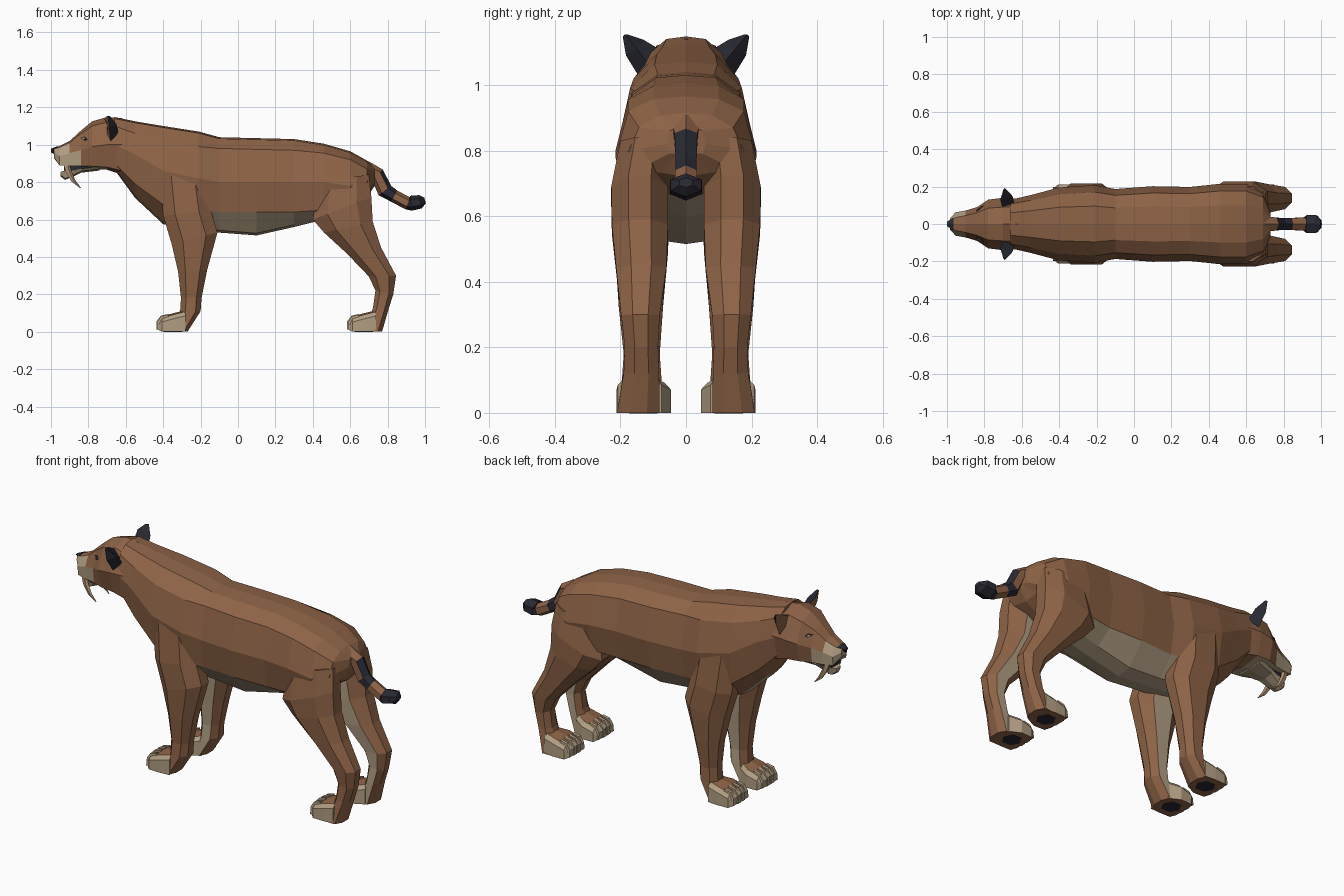
import bpy, bmesh, math
from mathutils import Vector


def material(name, rgb):
    m = bpy.data.materials.new(name)
    m.diffuse_color = (*rgb, 1)
    return m


MATS = [material("brown fur", (0.27, 0.125, 0.062)),
        material("cream fur", (0.44, 0.34, 0.225)),
        material("dark fur", (0.022, 0.022, 0.033)),
        material("tooth", (0.42, 0.28, 0.17))]
BROWN, CREAM, DARK, TOOTH = range(4)


def loft(name, rings, rule):
    """Skin a list of equal rings, cap both ends, colour faces by rule(center, normal)."""
    bm = bmesh.new()
    vs = [[bm.verts.new(p) for p in r] for r in rings]
    n = len(rings[0])
    for a, b in zip(vs, vs[1:]):
        for i in range(n):
            j = (i + 1) % n
            bm.faces.new((a[i], a[j], b[j], b[i]))
    bm.faces.new(vs[0])
    bm.faces.new(vs[-1])
    bmesh.ops.recalc_face_normals(bm, faces=bm.faces[:])
    bm.normal_update()
    for f in bm.faces:
        f.material_index = rule(f.calc_center_median(), f.normal) if callable(rule) else rule
    me = bpy.data.meshes.new(name)
    bm.to_mesh(me)
    bm.free()
    for m in MATS:
        me.materials.append(m)
    ob = bpy.data.objects.new(name, me)
    bpy.context.collection.objects.link(ob)
    return ob


def sym(x, half):
    """Full ring at x from a half profile running top centre to bottom centre."""
    return [(x, y, z) for y, z in half] + [(x, -y, z) for y, z in half[-2:0:-1]]


def flip(points, s):
    return [(x, y * s, z) for x, y, z in points]


# Torso and neck: x, top, ridge, widest, flank, belly heights, half width
TORSO = [(-.66, 1.148, 1.10, 1.0, .90, .866, .13), (-.55, 1.125, 1.06, .95, .79, .715, .155),
         (-.40, 1.10, 1.02, .86, .68, .575, .195), (-.21, 1.07, .99, .82, .65, .54, .208),
         (-.10, 1.04, .98, .80, .64, .53, .187), (.10, 1.035, .975, .80, .64, .515, .202),
         (.30, 1.03, .97, .80, .64, .56, .198), (.46, 1.005, .955, .80, .65, .60, .215),
         (.60, .965, .92, .78, .68, .66, .215), (.69, .915, .87, .80, .74, .72, .175),
         (.73, .88, .86, .82, .79, .78, .06)]
rings = [sym(x, [(0, t), (.46 * w, t - .008), (.82 * w, r), (w, m), (.87 * w, f),
                 (.42 * w, b + .012), (0, b)]) for x, t, r, m, f, b, w in TORSO]


def torso_rule(c, n):
    if c.x > -.2 and c.x < .6 and n.z < -.45:
        return CREAM
    return CREAM if -.5 < c.x < .6 and n.z < -.4 and abs(c.y) < .06 else BROWN


loft("torso", rings, torso_rule)

# Head
HEAD = [(-.985, .982, .02, .977, .028, .958, .02, .935, .93),
        (-.955, .992, .035, .985, .062, .94, .058, .89, .90),
        (-.90, 1.02, .045, 1.01, .072, .955, .07, .885, .89),
        (-.84, 1.075, .06, 1.06, .09, .97, .08, .885, .88),
        (-.78, 1.125, .085, 1.10, .13, .99, .105, .885, .87),
        (-.70, 1.148, .09, 1.12, .14, 1.0, .11, .88, .866),
        (-.62, 1.142, .09, 1.10, .135, 1.0, .11, .86, .84)]
loft("head", [sym(x, [(0, t), (a, b), (c, d), (e, f), (0, g)])
              for x, t, a, b, c, d, e, f, g in HEAD],
     lambda c, n: CREAM if (c.x < -.86 and n.z < .75 and c.z < .985)
     or (c.x < -.74 and n.z < -.6) else BROWN)

# Nose, mouth lining, lower jaw
loft("nose", [sym(-1.0, [(0, .978), (.012, .974), (0, .958)]),
              sym(-.965, [(0, .993), (.032, .985), (0, .94)])], DARK)
loft("mouth_lining", [sym(-.93, [(0, .90), (.035, .89), (.035, .85), (0, .85)]),
                      sym(-.80, [(0, .90), (.06, .89), (.06, .87), (0, .87)])], DARK)
JAW = [(-.948, .855, .02, .83), (-.925, .862, .04, .812), (-.88, .862, .048, .83),
       (-.84, .872, .06, .85), (-.74, .885, .09, .862)]
loft("lower_jaw", [sym(x, [(0, t), (w, t), (w * .8, b + .008), (0, b)]) for x, t, w, b in JAW], CREAM)

# Tail with a dark band and tip: x, z, half thickness, half width
TAIL = [(.68, .87, .045, .045), (.745, .84, .04, .036), (.785, .755, .042, .032),
        (.835, .725, .034, .034), (.91, .685, .034, .035), (.925, .687, .04, .05),
        (.975, .695, .036, .048), (1.0, .702, .016, .02)]
rings = []
for i, (x, z, h, w) in enumerate(TAIL):
    a, b = TAIL[max(i - 1, 0)], TAIL[min(i + 1, len(TAIL) - 1)]
    d = Vector((b[0] - a[0], 0, b[1] - a[1])).normalized()
    ring = []
    for k in range(6):
        u, v = math.sin(k * math.pi / 3), math.cos(k * math.pi / 3)
        ring.append((x - d.z * v * h, u * w * 1.12, z + d.x * v * h))
    rings.append(ring)
loft("tail", rings, lambda c, n: DARK if c.x > .9 or .785 < c.x < .835 else BROWN)

# Legs: front x,z, back x,z, inner y, outer y
FRONT_LEG = [(-.42, .85, -.175, .85, .05, .195), (-.40, .62, -.145, .65, .05, .217),
             (-.355, .47, -.11, .53, .055, .216), (-.32, .32, -.165, .33, .07, .205),
             (-.305, .18, -.195, .18, .08, .19), (-.31, .10, -.20, .11, .075, .195),
             (-.35, 0, -.27, 0, .07, .205)]
HIND_LEG = [(.43, .80, .70, .84, .05, .20), (.40, .60, .713, .72, .055, .228),
            (.46, .53, .72, .59, .055, .226), (.58, .42, .765, .45, .06, .213),
            (.70, .295, .845, .30, .08, .198), (.735, .22, .83, .20, .085, .187),
            (.722, .13, .805, .12, .082, .19), (.68, 0, .77, 0, .08, .21)]
OCT = [(0, .3), (0, .7), (.25, 1), (.75, 1), (1, .7), (1, .3), (.75, 0), (.25, 0)]


def leg(name, table, s):
    rings = [[(fx + (bx - fx) * u, s * (yi + (yo - yi) * v), fz + (bz - fz) * u) for u, v in OCT]
             for fx, fz, bx, bz, yi, yo in table]
    loft(name, rings, lambda c, n: CREAM if n.y * s < -.8 and c.z < .62 else BROWN)


def paw(name, x, s):
    # Foot from toe to heel: offset, sole inset height, top, inner y, outer y
    rows = [(0, .012, .058, .07, .19), (.025, 0, .082, .048, .21),
            (.09, 0, .10, .045, .212), (.15, 0, .115, .075, .208)]
    rings = []
    for dx, b, t, yi, yo in rows:
        k = .02
        rings.append(flip([(x + dx, yi, b), (x + dx, yo, b), (x + dx, yo, t - .03),
                           (x + dx, yo - k, t - .008), (x + dx, (yi + yo) / 2, t),
                           (x + dx, yi + k, t - .008), (x + dx, yi, t - .03)], s))
    loft(name, rings, lambda c, n: BROWN if n.z < -.7 or (n.z > .7 and c.x > x + .03) else CREAM)
    # Four raised toes along the front edge
    for i in range(4):
        y, h = .076 + i * .036, .015
        low = .004 if i in (0, 3) else 0
        toe = [flip([(x + dx, y - h, z0), (x + dx, y + h, z0), (x + dx, y + h * .6, z1),
                     (x + dx, y - h * .6, z1)], s)
               for dx, z0, z1 in ((-.004 + low, .012, .056 - low), (.02, .012, .086 - low),
                                  (.06, .05, .095 - low))]
        loft(name + "_toe", toe, CREAM)
    # Sole pad plate
    pad = [[(x + .085 + .05 * math.cos(a), s * (.13 + .05 * math.sin(a)), z)
            for a in [k * math.pi / 3 for k in range(6)]] for z in (0, .004)]
    pad[0] = [(px, py, -.002) for px, py, pz in pad[0]]
    loft(name + "_pad", pad, DARK)


for s, side in ((1, "left"), (-1, "right")):
    leg("front_leg_" + side, FRONT_LEG, s)
    leg("hind_leg_" + side, HIND_LEG, s)
    paw("front_paw_" + side, -.432, s)
    paw("hind_paw_" + side, .588, s)

    # Ears: inner edge, front, outer edge, back at base, middle and tip
    ear = [[(-.70, .075, 1.105), (-.70, .12, 1.06), (-.68, .14, 1.02), (-.64, .11, 1.06)],
           [(-.715, .13, 1.138), (-.695, .155, 1.11), (-.69, .183, 1.09), (-.65, .15, 1.11)],
           [(-.70, .178, 1.154), (-.697, .187, 1.15), (-.692, .193, 1.148), (-.685, .186, 1.154)]]
    loft("ear_" + side, [flip(r, s) for r in ear], lambda c, n: BROWN if n.x < -.4 else DARK)

    # Curved fangs
    rings = []
    for x, y, z, r in ((-.92, .052, .90, .017), (-.905, .058, .85, .015),
                       (-.88, .06, .805, .011), (-.842, .058, .768, .002)):
        rings.append([(x + r * math.cos(a), s * (y + .7 * r * math.sin(a)), z + .4 * r * math.cos(a))
                      for a in [k * math.pi / 2.5 for k in range(5)]])
    loft("fang_" + side, rings, TOOTH)

    # Eyes: thin plates lying on the cheek plane
    o, n = Vector((-.822, .083, 1.032)), Vector((-.5, .82, .28)).normalized()
    u = Vector((.85, .52, .08)).normalized()
    v = n.cross(u)
    for part, size, lift, mat in (("eye_rim", 1, .004, DARK), ("eye", .5, .007, CREAM)):
        shape = [(-.024, -.006), (0, -.011), (.022, .004), (.004, .011)]
        rings = [flip([o + u * (a * size) + v * (b * size) + n * d for a, b in shape], s)
                 for d in (lift - .008, lift)]
        loft(part + "_" + side, rings, mat)
